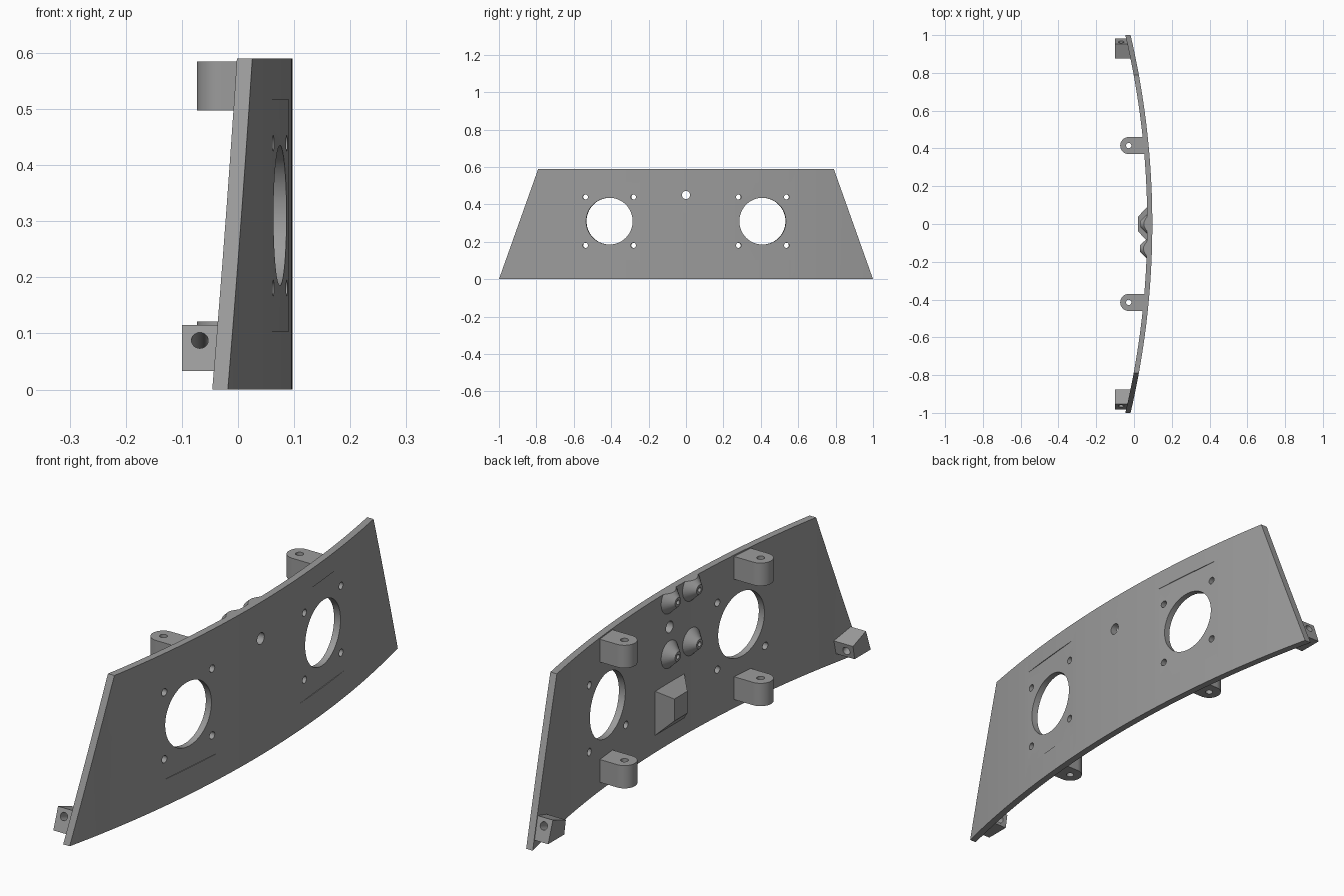
import bpy, bmesh, math
from mathutils import Vector, Matrix

if "Cube" in bpy.data.objects:
    bpy.data.objects.remove(bpy.data.objects["Cube"])

R, XO, T, H = 4.4, 0.097, 0.027, 0.59    # outer radius, front x, thickness, height

grey = bpy.data.materials.new("grey")
grey.diffuse_color = (0.33, 0.33, 0.33, 1)
grey.use_nodes = True
grey.node_tree.nodes["Principled BSDF"].inputs["Base Color"].default_value = grey.diffuse_color


def arc_x(y, r=R):
    """x of the curved sheet at y, for a given radius."""
    return XO - R + math.sqrt(r * r - y * y)


def finish(name, bm):
    bmesh.ops.recalc_face_normals(bm, faces=bm.faces)
    me = bpy.data.meshes.new(name)
    bm.to_mesh(me)
    bm.free()
    me.materials.append(grey)
    ob = bpy.data.objects.new(name, me)
    bpy.context.collection.objects.link(ob)
    return ob


def prism(name, outline, vec):
    """Extrude a flat outline of 3D points along vec."""
    bm = bmesh.new()
    f = bm.faces.new([bm.verts.new(p) for p in outline])
    new = bmesh.ops.extrude_face_region(bm, geom=[f])["geom"]
    bmesh.ops.translate(bm, vec=Vector(vec),
                        verts=[v for v in new if isinstance(v, bmesh.types.BMVert)])
    return finish(name, bm)


def rod(name, centre, axis, r1, r2, length, n=32):
    """Cylinder or cone along axis."""
    bm = bmesh.new()
    rot = Vector(axis).to_track_quat('Z', 'Y').to_matrix().to_4x4()
    bmesh.ops.create_cone(bm, cap_ends=True, segments=n, radius1=r1, radius2=r2,
                          depth=length, matrix=Matrix.Translation(centre) @ rot)
    return finish(name, bm)


def cut(ob, cutters):
    for c in cutters:
        c.hide_render = True
        m = ob.modifiers.new("cut", 'BOOLEAN')
        m.operation, m.solver, m.object = 'DIFFERENCE', 'EXACT', c
        bpy.context.view_layer.objects.active = ob
        bpy.ops.object.modifier_apply(modifier=m.name)
        bpy.data.objects.remove(c)


def smooth(ob):
    bpy.ops.object.select_all(action='DESELECT')
    ob.select_set(True)
    bpy.context.view_layer.objects.active = ob
    bpy.ops.object.shade_smooth_by_angle(angle=math.radians(30))


def radial(y):
    a = math.asin(y / R)
    return Vector((math.cos(a), math.sin(a), 0))


# Curved panel, trimmed to a trapezoid
ys = [-1.05 + 2.1 * i / 64 for i in range(65)]
outline = [(arc_x(y), y, 0) for y in ys] + [(arc_x(y, R - T), y, 0) for y in reversed(ys)]
panel = prism("curved_panel", outline, (0, 0, H))
bm = bmesh.new()
bm.from_mesh(panel.data)
for s in (-1, 1):
    res = bmesh.ops.bisect_plane(bm, geom=bm.verts[:] + bm.edges[:] + bm.faces[:],
                                 plane_co=(0, s, 0), plane_no=(0, s * H, 0.21),
                                 clear_outer=True)
    bmesh.ops.holes_fill(bm, edges=[e for e in bm.edges if e.is_boundary])
bmesh.ops.recalc_face_normals(bm, faces=bm.faces)
bm.to_mesh(panel.data)
bm.free()

# Shallow flats, round openings and screw holes
cutters = [rod("centre_hole_cutter", (0.08, 0, 0.45), (1, 0, 0), 0.022, 0.022, 0.2, 24)]
for s in (-1, 1):
    n = radial(s * 0.41)
    t = Vector((-n.y, n.x, 0))
    mid = Vector((arc_x(0.41), s * 0.41, 0.31))
    flat = []
    for k, (a, b) in enumerate([(1, 1), (-1, 1), (-1, -1), (1, -1)]):
        for j in range(7):
            ang = math.pi / 2 * (k + j / 6)
            flat.append(mid - n * 0.003 + t * (a * 0.17 + 0.04 * math.cos(ang))
                        + Vector((0, 0, b * 0.167 + 0.04 * math.sin(ang))))
    cutters.append(prism("flat_cutter", flat, n * 0.05))
    cutters.append(rod("opening_cutter", mid, n, 0.125, 0.125, 0.2, 64))
    for a in (-1, 1):
        for b in (-1, 1):
            p = mid + t * a * 0.129 + Vector((0, 0, b * 0.129))
            cutters.append(rod("screw_cutter", p, n, 0.014, 0.014, 0.2, 20))
cut(panel, cutters)
smooth(panel)

# Four rounded lugs with vertical holes
for s in (-1, 1):
    for z in (0.033, 0.497):
        yc, r = s * 0.415, 0.045
        pts = [(0.055, yc - r, z), (0.055, yc + r, z)]
        pts += [(-0.028 - r * math.sin(math.pi * i / 20),
                 yc + r * math.cos(math.pi * i / 20), z) for i in range(21)]
        lug = prism("mounting_lug", pts, (0, 0, 0.088))
        cut(lug, [rod("lug_cutter", (-0.028, yc, z + 0.04), (0, 0, 1),
                      0.014, 0.014, 0.3, 24)])
        smooth(lug)

# Slanted end blocks with a tilted through hole
for s in (-1, 1):
    prof = [(0.983, 0.033), (0.954, 0.115), (0.875, 0.086), (0.885, 0.033)]
    bm = bmesh.new()
    rear = [bm.verts.new((-0.1, s * y, z)) for y, z in prof]
    front = [bm.verts.new((arc_x(y) - 0.015, s * y, z)) for y, z in prof]
    bm.faces.new(rear)
    bm.faces.new(front)
    for i in range(4):
        j = (i + 1) % 4
        bm.faces.new((rear[i], rear[j], front[j], front[i]))
    block = finish("end_block", bm)
    cut(block, [rod("block_cutter", (-0.068, s * 0.92, 0.072),
                    (0, s * 0.942, 0.335), 0.015, 0.015, 0.3, 24)])
    smooth(block)

# Conical bosses around the centre hole, trimmed at the top edge
for y in (0, -0.13):
    for z in (0.345, 0.555):
        n = radial(y)
        base = Vector((arc_x(y, R - T), y, z))
        boss = rod("conical_boss", base - n * 0.014, -n, 0.06, 0.018, 0.044, 32)
        cutters = [rod("boss_hole_cutter", base - n * 0.04, n, 0.009, 0.009, 0.06, 16)]
        if z > 0.5:
            cutters.append(prism("top_trim_cutter",
                                 [(-1, -1, H), (1, -1, H), (1, 1, H), (-1, 1, H)], (0, 0, 1)))
        if y == 0:
            cutters.append(rod("clearance_cutter", (0.05, 0, 0.45), (1, 0, 0),
                               0.022, 0.022, 0.3, 24))
        cut(boss, cutters)
        smooth(boss)

# Tapered pad below the bosses
bm = bmesh.new()
low = [bm.verts.new((0.075, y, z)) for y, z in
       [(-0.095, 0.06), (0.095, 0.06), (0.095, 0.24), (-0.095, 0.24)]]
top = [bm.verts.new((0.022, y, z)) for y, z in
       [(-0.04, 0.115), (0.04, 0.115), (0.04, 0.2), (-0.04, 0.2)]]
bm.faces.new(low)
bm.faces.new(top)
for i in range(4):
    j = (i + 1) % 4
    bm.faces.new((low[i], low[j], top[j], top[i]))
finish("tapered_pad", bm)
